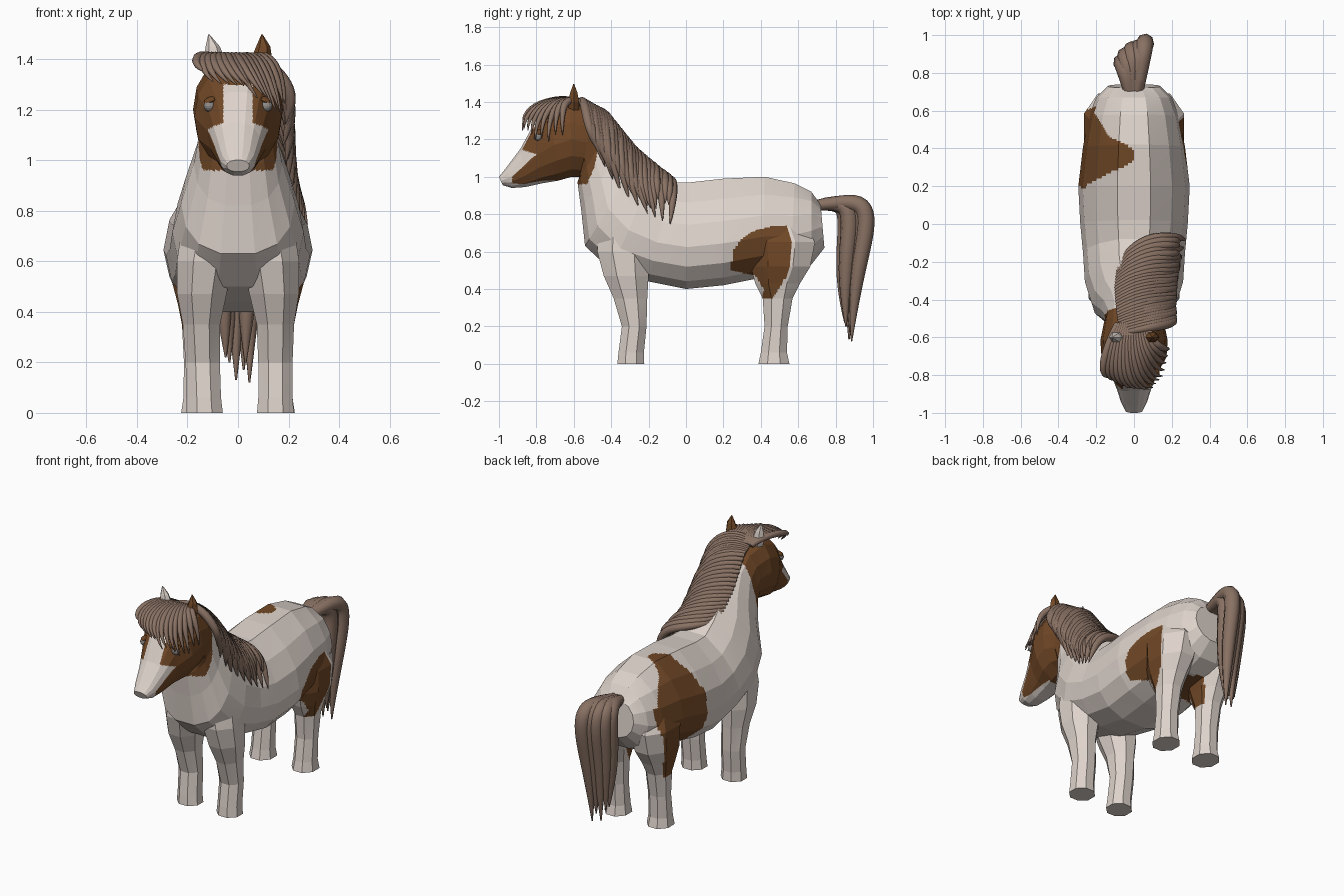
import bpy, bmesh, math, random
from mathutils import Vector

if "Cube" in bpy.data.objects:
    bpy.data.objects.remove(bpy.data.objects["Cube"])

random.seed(4)


def material(name, rgb):
    m = bpy.data.materials.new(name)
    m.diffuse_color = (*rgb, 1)
    m.use_nodes = True
    m.node_tree.nodes["Principled BSDF"].inputs["Base Color"].default_value = m.diffuse_color
    return m


WHITE = material("cream_white_coat", (0.73, 0.65, 0.60))
BROWN = material("brown_patch", (0.165, 0.065, 0.02))
HAIR = material("taupe_hair", (0.25, 0.165, 0.125))
EYE = material("eye_grey", (0.28, 0.26, 0.25))

# Patch outlines as seen from the side (y, z)
HAUNCH_RIGHT = [(.24, .5), (.25, .6), (.29, .66), (.36, .71), (.46, .735), (.54, .735), (.56, .70), (.56, .52),
                (.51, .42), (.46, .35), (.41, .35), (.415, .40), (.37, .47)]
HAUNCH_LEFT = [(.2, .85), (.62, .85), (.62, .75), (.60, .62), (.56, .45), (.53, .33), (.42, .33),
               (.40, .42), (.30, .47), (.21, .55), (.19, .75)]
# Upper part of the left patch seen from the top (x, y)
BACK_LEFT = [(-.32, .19), (-.24, .21), (-.13, .27), (-.04, .31), (.005, .34), (.005, .39), (-.05, .425),
             (-.13, .46), (-.19, .56), (-.24, .63), (-.32, .62)]
FACE = [(-.93, .9), (-.93, 1.0), (-.80, 1.12), (-.95, 1.17), (-.95, 1.3), (-.6, 1.6), (-.42, 1.45),
        (-.46, 1.2), (-.49, 1.05), (-.53, .96), (-.57, .96), (-.62, .9)]


def inside(poly, u, v):
    hit = False
    for (a, b), (c, d) in zip(poly, poly[1:] + poly[:1]):
        if (b > v) != (d > v) and u < a + (v - b) * (c - a) / (d - b):
            hit = not hit
    return hit


def is_brown(p):
    if inside(FACE, p.y, p.z):
        blaze = abs(p.x) < 0.058 and p.z < 1.3 and p.y < -0.7
        return not blaze
    if p.z > 0.8:
        return inside(BACK_LEFT, p.x, p.y)
    return inside(HAUNCH_RIGHT if p.x > 0 else HAUNCH_LEFT, p.y, p.z)


def loft(name, rings, levels=3):
    """Skin through rings, refine without smoothing, then colour by patch."""
    bm = bmesh.new()
    vr = [[bm.verts.new(p) for p in r] for r in rings]
    n = len(rings[0])
    for a, b in zip(vr, vr[1:]):
        for j in range(n):
            bm.faces.new((a[j], a[(j + 1) % n], b[(j + 1) % n], b[j]))
    bm.faces.new(vr[0])
    bm.faces.new(vr[-1])
    bmesh.ops.recalc_face_normals(bm, faces=bm.faces)
    me = bpy.data.meshes.new(name)
    bm.to_mesh(me)
    bm.free()
    ob = bpy.data.objects.new(name, me)
    bpy.context.collection.objects.link(ob)
    mod = ob.modifiers.new("refine", 'SUBSURF')
    mod.subdivision_type = 'SIMPLE'
    mod.levels = mod.render_levels = levels
    deps = bpy.context.evaluated_depsgraph_get()
    fine = bpy.data.meshes.new_from_object(ob.evaluated_get(deps))
    ob.modifiers.clear()
    ob.data = fine
    fine.materials.clear()
    fine.materials.append(WHITE)
    fine.materials.append(BROWN)
    for f in fine.polygons:
        f.use_smooth = False
        f.material_index = int(is_brown(f.center))
    return ob


def slice_ring(ty, tz, by, bz, w, k, n=14):
    """Egg-shaped section between a top and a bottom profile point."""
    pts = []
    for j in range(n):
        a = 2 * math.pi * (j + 0.5) / n
        s, c = math.sin(a), math.cos(a) / math.cos(math.pi / n)
        t = max(0, min(1, (1 - c) / 2)) ** k
        pts.append((w * math.copysign(abs(s) ** 0.8, s), ty + (by - ty) * t, tz + (bz - tz) * t))
    return pts


# Torso, neck and head in one skin: top y, top z, bottom y, bottom z, half width, egg factor
BODY = [(.72, .85, .74, .62, .14, 1), (.67, .92, .67, .53, .20, .9), (.58, .965, .56, .48, .24, .8),
        (.42, 1.0, .40, .46, .27, .75), (.2, .99, .2, .42, .295, .72), (.02, .97, 0, .40, .285, .72),
        (-.08, .97, -.2, .44, .27, .72), (-.17, 1.03, -.40, .50, .26, .75), (-.25, 1.10, -.54, .63, .225, .8),
        (-.32, 1.19, -.56, .82, .175, .85), (-.39, 1.29, -.58, .97, .15, .9),
        (-.48, 1.37, -.57, 1.0, .16, 1), (-.62, 1.40, -.61, 1.0, .178, 1), (-.73, 1.36, -.68, .98, .172, 1),
        (-.82, 1.27, -.77, .965, .122, 1), (-.885, 1.15, -.86, .945, .092, 1),
        (-.96, 1.05, -.93, .94, .068, 1), (-1.0, 1.0, -.98, .955, .045, 1)]
loft("body_neck_and_head", [slice_ring(*b) for b in BODY], 4)

# Legs: z, centre x, centre y, half width x, half width y
FRONT = [(0, .148, -.295, .073, .072), (.06, .148, -.293, .068, .068), (.2, .148, -.277, .068, .066),
         (.35, .148, -.297, .074, .09), (.47, .143, -.32, .098, .12), (.6, .13, -.335, .112, .14),
         (.75, .10, -.33, .12, .14)]
HIND = [(0, .15, .47, .075, .083), (.06, .15, .47, .066, .07), (.2, .15, .482, .064, .062),
        (.35, .15, .49, .072, .08), (.43, .15, .49, .088, .12), (.52, .15, .505, .112, .16),
        (.65, .14, .51, .125, .18), (.8, .10, .48, .11, .13)]
for side, sx in (("right", 1), ("left", -1)):
    for part, rows in (("front_leg", FRONT), ("hind_leg", HIND)):
        rings = []
        for z, cx, cy, rx, ry in rows:
            # the left front foot stands a little closer to the middle
            lean = .015 * max(0, 1 - z / .45) if sx < 0 and cy < 0 else 0
            angs = [math.pi * (j + 0.5) / 4 for j in range(8)]
            rings.append([(sx * (cx + rx * 1.08 * math.cos(a)) + lean, cy + ry * 1.08 * math.sin(a), z)
                          for a in angs])
        loft(part + "_" + side, rings)


def hair(name, strands, r):
    """Tapered locks; each strand is a list of (point, relative thickness)."""
    cu = bpy.data.curves.new(name, 'CURVE')
    cu.dimensions = '3D'
    cu.bevel_depth = r
    cu.bevel_resolution = 2
    cu.resolution_u = 5
    cu.use_fill_caps = True
    for st in strands:
        sp = cu.splines.new('NURBS')
        sp.points.add(len(st) - 1)
        for p, (co, rad) in zip(sp.points, st):
            p.co = (*co, 1)
            p.radius = rad
        sp.order_u = 4
        sp.use_endpoint_u = True
    tmp = bpy.data.objects.new(name + "_curve", cu)
    bpy.context.collection.objects.link(tmp)
    me = bpy.data.meshes.new_from_object(tmp.evaluated_get(bpy.context.evaluated_depsgraph_get()))
    bpy.data.objects.remove(tmp)
    me.materials.clear()
    me.materials.append(HAIR)
    me.shade_smooth()
    ob = bpy.data.objects.new(name, me)
    bpy.context.collection.objects.link(ob)


def along(pts, t):
    f = min(t, 0.9999) * (len(pts) - 1)
    i = int(f)
    return Vector(pts[i]).lerp(Vector(pts[i + 1]), f - i)


# Mane sweeping back and over to the right side of the neck
CREST = [(-.07, -.58, 1.38), (-.09, -.47, 1.35), (-.10, -.34, 1.17), (-.08, -.21, 1.02)]
OVER = [(.05, -.55, 1.45), (.04, -.41, 1.365), (.03, -.26, 1.18), (.01, -.08, 1.0)]
SIDE = [(.24, -.53, 1.29), (.22, -.41, 1.17), (.21, -.28, 1.03), (.21, -.06, .97)]
TIPS = [(.17, -.46, 1.10), (.20, -.34, .90), (.245, -.2, .80), (.275, -.085, .745)]
mane = []
for i in range(27):
    t = i / 26
    s, o, m, e = (along(p, t) for p in (CREST, OVER, SIDE, TIPS))
    if i % 3 != 2:  # two of three locks end higher, leaving gaps between the long tips
        e = e.lerp(m, random.uniform(.15, .5))
    mane.append([(s, .5), (o, 1), (m, 1.05), (m.lerp(e, .6), .8), (e, .06)])
hair("mane", mane, .025)

# Forelock swept forward and across to the right
forelock = []
for i in range(16):
    t = i / 15
    s = Vector((-.09 + .16 * t, -.53, 1.38))
    e = along([(-.13, -.81, 1.33), (-.01, -.865, 1.28), (.09, -.875, 1.255), (.155, -.80, 1.20), (.185, -.66, 1.20)], t)
    top = Vector((-.15 + .24 * t, -.66, 1.45))
    mid = Vector((-.20 + .38 * t, e.y - .005, 1.385))
    e.z += random.uniform(-.015, .03)
    forelock.append([(s, .7), (top, 1), (mid, 1), (e, .1)])
hair("forelock", forelock, .023)

# Tail: thick arching locks that thin out to points
tail = []
for x, back, drop in ((.06, 0, .12), (.03, -.03, .17), (-.01, -.045, .13), (-.045, -.08, .2),
                      (-.065, -.12, .22), (.04, -.10, .2)):
    tail.append([((x * .3, .66, .84), .5), ((x * .7, .85 + back * .4, .87), .95),
                 ((x, .995 + back, .875 + back * .3), 1.1), ((x, .935 + back * .8, .58), 1.0),
                 ((x * .8, .90 + back * .5, .38), .75), ((x * .75, .885 + back * .3, drop), .08)])
hair("tail", tail, .045)


def finish(name, mat):
    ob = bpy.context.object
    ob.name = name
    ob.data.materials.append(mat)
    return ob


# Ears, eyes and brows
for side, sx, mat in (("right", 1, BROWN), ("left", -1, WHITE)):
    ring = [(.08, 1.33, .036), (.093, 1.40, .042), (.10, 1.45, .028), (.095 if sx > 0 else .115, 1.497, .003)]
    ear = loft("ear_" + side, [[(sx * x + r * math.cos(a), -.60 + r * .8 * math.sin(a), z)
                                for a in [k * math.pi / 3 for k in range(6)]] for x, z, r in ring], 1)
    ear.data.polygons.foreach_set("material_index", [int(mat == BROWN)] * len(ear.data.polygons))
    bpy.ops.mesh.primitive_uv_sphere_add(segments=12, ring_count=8, radius=.024, location=(sx * .112, -.79, 1.215))
    finish("eye_" + side, EYE)
    bpy.ops.mesh.primitive_uv_sphere_add(segments=10, ring_count=6, radius=.028, location=(sx * .11, -.785, 1.238))
    lid = finish("eyelid_" + side, BROWN)
    lid.scale = (1, 1, .4)
    lid.rotation_euler = (math.radians(15), sx * math.radians(20), 0)
